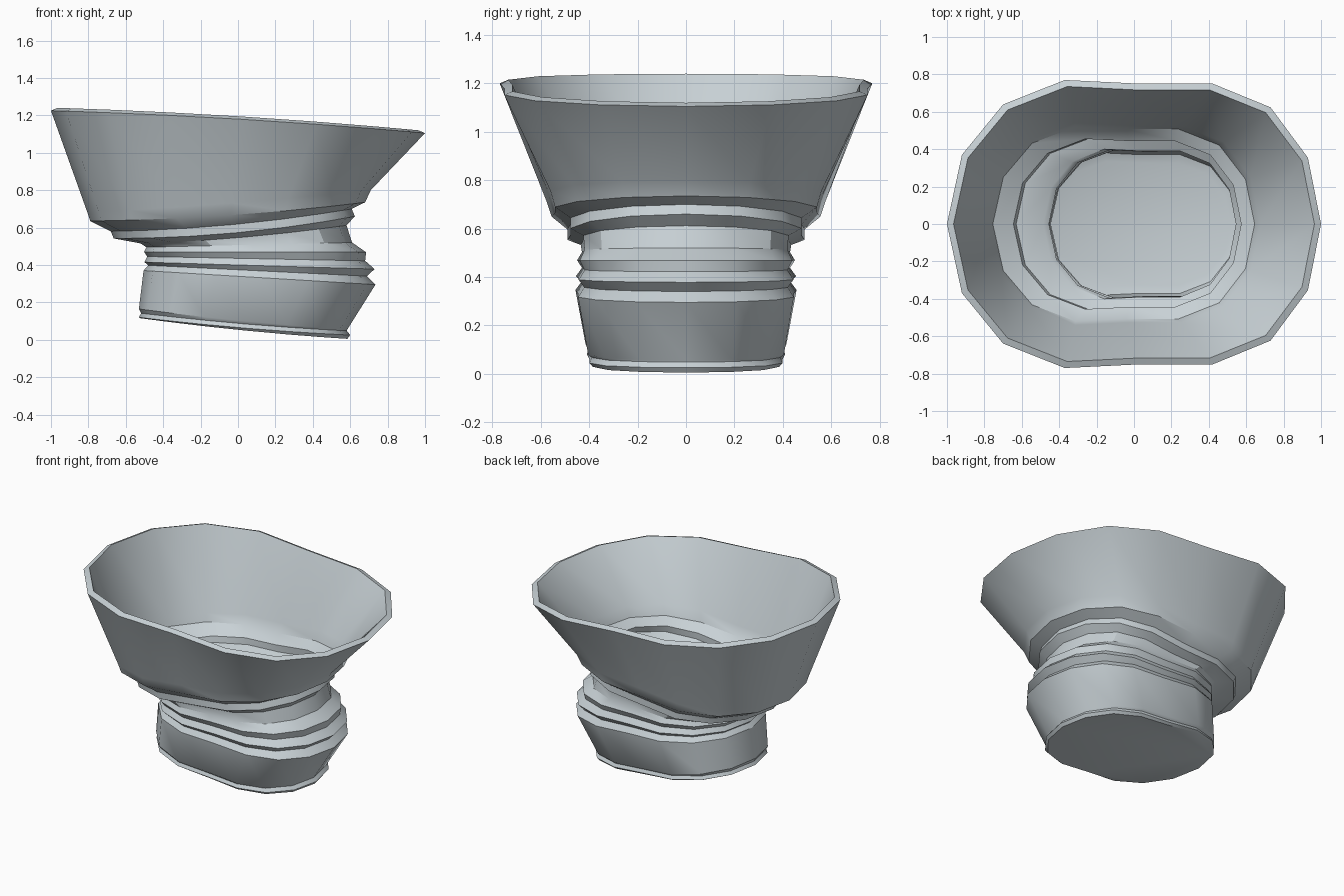
import bpy, bmesh

if "Cube" in bpy.data.objects:
    bpy.data.objects.remove(bpy.data.objects["Cube"])

# Plan outline of one ring (16 sides), half of it; mirrored in y
HALF = [(-1, 0), (-.92, .48), (-.70, .83), (-.37, 1), (.02, .975),
        (.42, .975), (.73, .81), (.93, .46), (1, 0)]
PLAN = HALF + [(u, -v) for u, v in HALF[-2:0:-1]]

# Tilted rings: left x, left z, right x, right z, half depth, bow in the middle
RINGS = [
    (-.52, .115, .585, .005, .395, -.010),
    (-.53, .120, .600, .025, .410, -.010),
    (-.518, .142, .582, .048, .400, -.010),
    (-.53, .165, .585, .056, .415, -.010),
    (-.505, .370, .735, .295, .457, 0),
    (-.480, .398, .690, .340, .432, 0),
    (-.500, .415, .730, .378, .455, 0),
    (-.485, .445, .680, .422, .430, 0),
    (-.502, .470, .685, .468, .450, 0),
    (-.490, .495, .610, .520, .430, 0),
    (-.520, .515, .580, .612, .435, -.015),
    (-.665, .542, .625, .660, .490, -.030),
    (-.680, .580, .608, .700, .490, -.025),
    (-.790, .635, .680, .735, .555, -.020),
    (-.805, .680, .710, .800, .575, -.010),
    (-1.00, 1.225, 1.00, 1.105, .770, .015),
]
WALL = .035

metal = bpy.data.materials.new("pale blue grey")
metal.diffuse_color = (.58, .64, .67, 1)
metal.use_nodes = True
metal.node_tree.nodes["Principled BSDF"].inputs["Base Color"].default_value = metal.diffuse_color


def add_ring(bm, ring, inset=0, lift=0):
    xl, zl, xr, zr, d, bow = ring
    cx, hx, hy = (xl + xr) / 2, (xr - xl) / 2 - inset, d - inset
    return [bm.verts.new((cx + u * hx, v * hy,
                          (zl + zr) / 2 + u * (zr - zl) / 2 + bow * (1 - u * u) + lift))
            for u, v in PLAN]


bm = bmesh.new()
# Outer skin upwards, then over the rim and down the inner skin
loops = [add_ring(bm, r) for r in RINGS]
loops += [add_ring(bm, r, WALL, .015) for r in reversed(RINGS[3:])]
loops.append(add_ring(bm, RINGS[2], WALL + .03, .015))
n = len(PLAN)
for a, b in zip(loops, loops[1:]):
    for i in range(n):
        j = (i + 1) % n
        bm.faces.new((a[i], a[j], b[j], b[i]))
# Underside and inner floor
bm.faces.new(loops[0])
bm.faces.new(loops[-1])
bmesh.ops.recalc_face_normals(bm, faces=bm.faces)

mesh = bpy.data.meshes.new("flared_cup")
bm.to_mesh(mesh)
bm.free()
mesh.materials.append(metal)
cup = bpy.data.objects.new("flared_cup", mesh)
bpy.context.collection.objects.link(cup)
bpy.context.view_layer.objects.active = cup
cup.select_set(True)
bpy.ops.object.shade_smooth_by_angle(angle=.55)
